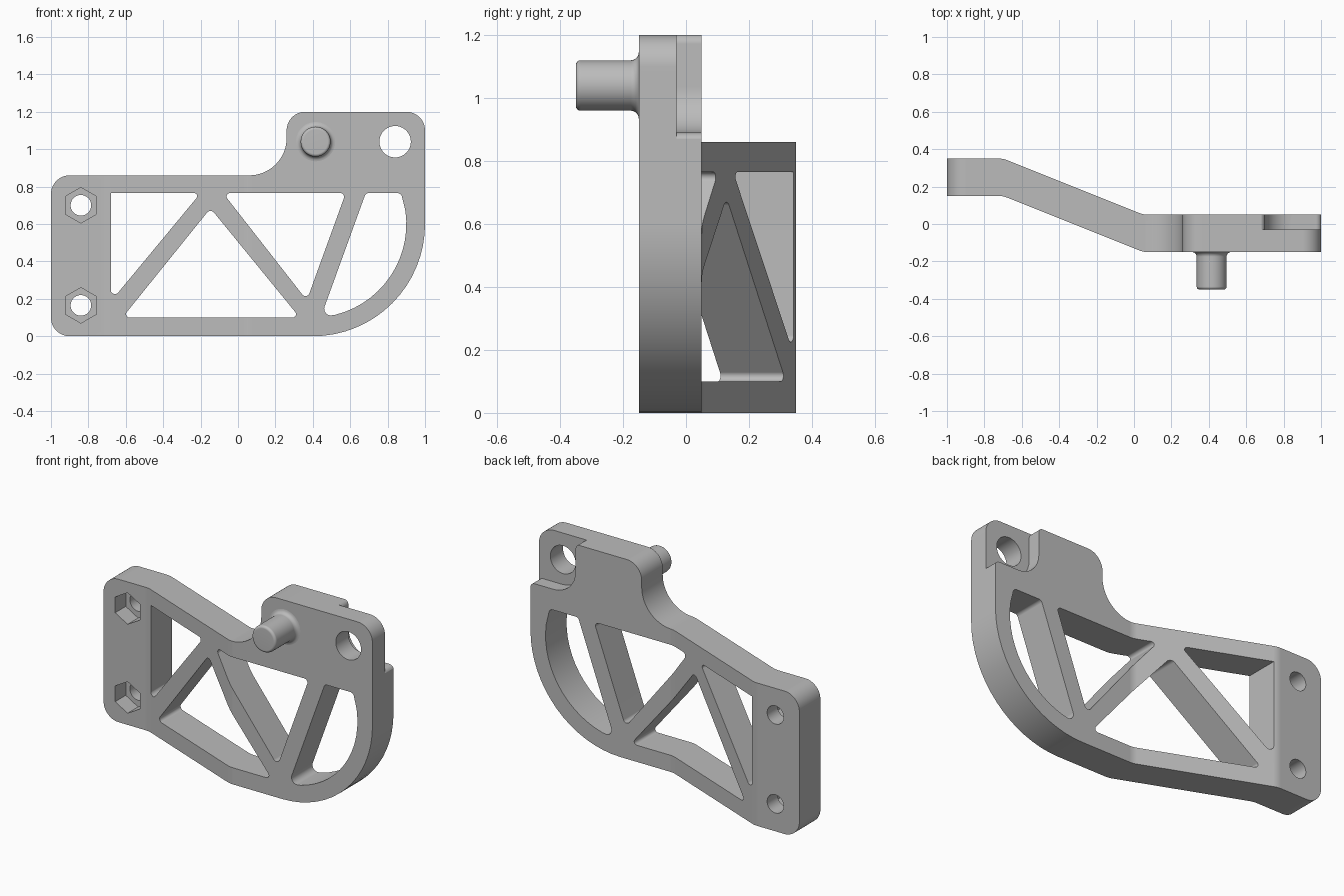
import bpy, bmesh, math
from mathutils import Vector

cube = bpy.data.objects.get("Cube")
if cube:
    bpy.data.objects.remove(cube, do_unlink=True)

grey = bpy.data.materials.new("plain_grey")
grey.use_nodes = True
grey.diffuse_color = (0.5, 0.5, 0.5, 1)
grey.node_tree.nodes["Principled BSDF"].inputs["Base Color"].default_value = (0.5, 0.5, 0.5, 1)


def rounded(corners, steps=8):
    """Outline from (x, y) or (x, y, radius) corners."""
    out = []
    n = len(corners)
    for i, c in enumerate(corners):
        p = Vector(c[:2])
        r = c[2] if len(c) > 2 else 0
        if r == 0:
            out.append(p)
            continue
        a = (Vector(corners[i - 1][:2]) - p).normalized()
        b = (Vector(corners[(i + 1) % n][:2]) - p).normalized()
        half = a.angle(b) / 2
        centre = p + (a + b).normalized() * (r / math.sin(half))
        start = p + a * (r / math.tan(half)) - centre
        end = p + b * (r / math.tan(half)) - centre
        sweep = start.angle_signed(end)
        for k in range(steps + 1):
            t = -sweep * k / steps
            ca, sa = math.cos(t), math.sin(t)
            out.append(centre + Vector((start.x * ca - start.y * sa, start.x * sa + start.y * ca)))
    return out


def ring(cx, cz, r, sides):
    """Regular outline with one corner pointing up."""
    return [Vector((cx + r * math.sin(math.tau * k / sides), cz + r * math.cos(math.tau * k / sides)))
            for k in range(sides)]


def add_object(name, bm):
    bmesh.ops.recalc_face_normals(bm, faces=bm.faces)
    mesh = bpy.data.meshes.new(name)
    bm.to_mesh(mesh)
    bm.free()
    mesh.materials.append(grey)
    obj = bpy.data.objects.new(name, mesh)
    bpy.context.collection.objects.link(obj)
    return obj


def prism(name, outline, lo, hi, axis="y"):
    """Extrude an outline along y (outline in xz) or z (outline in xy)."""
    bm = bmesh.new()
    along = Vector((0, hi - lo, 0)) if axis == "y" else Vector((0, 0, hi - lo))
    verts = [bm.verts.new((p.x, lo, p.y) if axis == "y" else (p.x, p.y, lo)) for p in outline]
    face = bm.faces.new(verts)
    top = bmesh.ops.extrude_face_region(bm, geom=[face])["geom"]
    bmesh.ops.translate(bm, vec=along, verts=[v for v in top if isinstance(v, bmesh.types.BMVert)])
    return add_object(name, bm)


def activate(obj):
    bpy.ops.object.select_all(action="DESELECT")
    obj.select_set(True)
    bpy.context.view_layer.objects.active = obj


def carve(obj, cutter, operation="DIFFERENCE"):
    cutter.hide_render = True
    mod = obj.modifiers.new("cut", "BOOLEAN")
    mod.operation = operation
    mod.solver = "EXACT"
    mod.object = cutter
    activate(obj)
    bpy.ops.object.modifier_apply(modifier=mod.name)
    bpy.data.objects.remove(cutter, do_unlink=True)


def finish(obj):
    activate(obj)
    bpy.ops.object.shade_smooth_by_angle(angle=math.radians(30))
    mod = obj.modifiers.new("even_normals", "WEIGHTED_NORMAL")
    mod.keep_sharp = True


# Cranked plate, seen from the top, trimmed to its front outline
bend = 0.12
bracket = prism("bracket_plate", rounded([
    (-1.2, 0.15), (-0.7, 0.15, bend), (0.05, -0.15, bend), (1.2, -0.15),
    (1.2, 0.05), (0.05, 0.05, bend), (-0.7, 0.35, bend), (-1.2, 0.35)], 4), -0.2, 1.4, "z")
carve(bracket, prism("outline_cutter", rounded([
    (-1, 0, 0.1), (1, 0, 0.6), (1, 1.2, 0.1), (0.26, 1.2, 0.1),
    (0.26, 0.86, 0.2), (-1, 0.86, 0.1)], 16), -0.6, 0.6), "INTERSECT")

# Truss windows
arc = [(0.4 + 0.5 * math.cos(math.radians(a)), 0.6 + 0.5 * math.sin(math.radians(a)))
       for a in range(-76, 14, 6)]
windows = [
    [(-0.68, 0.765), (-0.68, 0.186, 0.022), (-0.2, 0.765, 0.016)],
    [(-0.618, 0.1, 0.018), (0.33, 0.1, 0.018), (-0.147, 0.684, 0.025)],
    [(-0.08, 0.765, 0.018), (0.368, 0.192, 0.022), (0.576, 0.765, 0.02)],
    [(0.683, 0.765, 0.022), (0.443, 0.103, 0.035)] + arc + [(0.872, 0.765, 0.025)],
]
for corners in windows:
    carve(bracket, prism("window_cutter", rounded(corners), -0.6, 0.6))

# Bolt holes with hexagonal nut pockets, and the large eye hole
for z in (0.165, 0.7):
    carve(bracket, prism("bolt_cutter", ring(-0.84, z, 0.055, 32), -0.6, 0.6))
    carve(bracket, prism("nut_cutter", ring(-0.84, z, 0.095, 6), -0.1, 0.25))
carve(bracket, prism("eye_cutter", ring(0.84, 1.04, 0.084, 48), -0.6, 0.6))

# Recess in the back around the eye hole, flared at both ends
carve(bracket, prism("recess_cutter", rounded([
    (0.6, 1.3), (0.6, 1.202), (0.7, 1.202, 0.03), (0.7, 0.89, 0.145),
    (1.002, 0.89, 0.03), (1.002, 0.8), (1.1, 0.8), (1.1, 1.3)]), -0.03, 0.2))
finish(bracket)

# Round pin with a filleted root and a softened tip
profile = [(0.0, -0.35)]
for k in range(5):
    t = math.radians(90 * k / 4)
    profile.append((0.065 + 0.015 * math.sin(t), -0.335 - 0.015 * math.cos(t)))
for k in range(6):
    t = math.radians(90 * k / 5)
    profile.append((0.105 - 0.025 * math.cos(t), -0.175 + 0.025 * math.sin(t)))
profile += [(0.105, -0.14), (0.0, -0.14)]
bm = bmesh.new()
chain = [bm.verts.new((0.415 + r, y, 1.04)) for r, y in profile]
edges = [bm.edges.new(pair) for pair in zip(chain, chain[1:])]
bmesh.ops.spin(bm, geom=chain + edges, cent=(0.415, 0, 1.04), axis=(0, 1, 0),
               angle=math.tau, steps=48)
bmesh.ops.remove_doubles(bm, verts=bm.verts, dist=0.0001)
finish(add_object("pin", bm))
